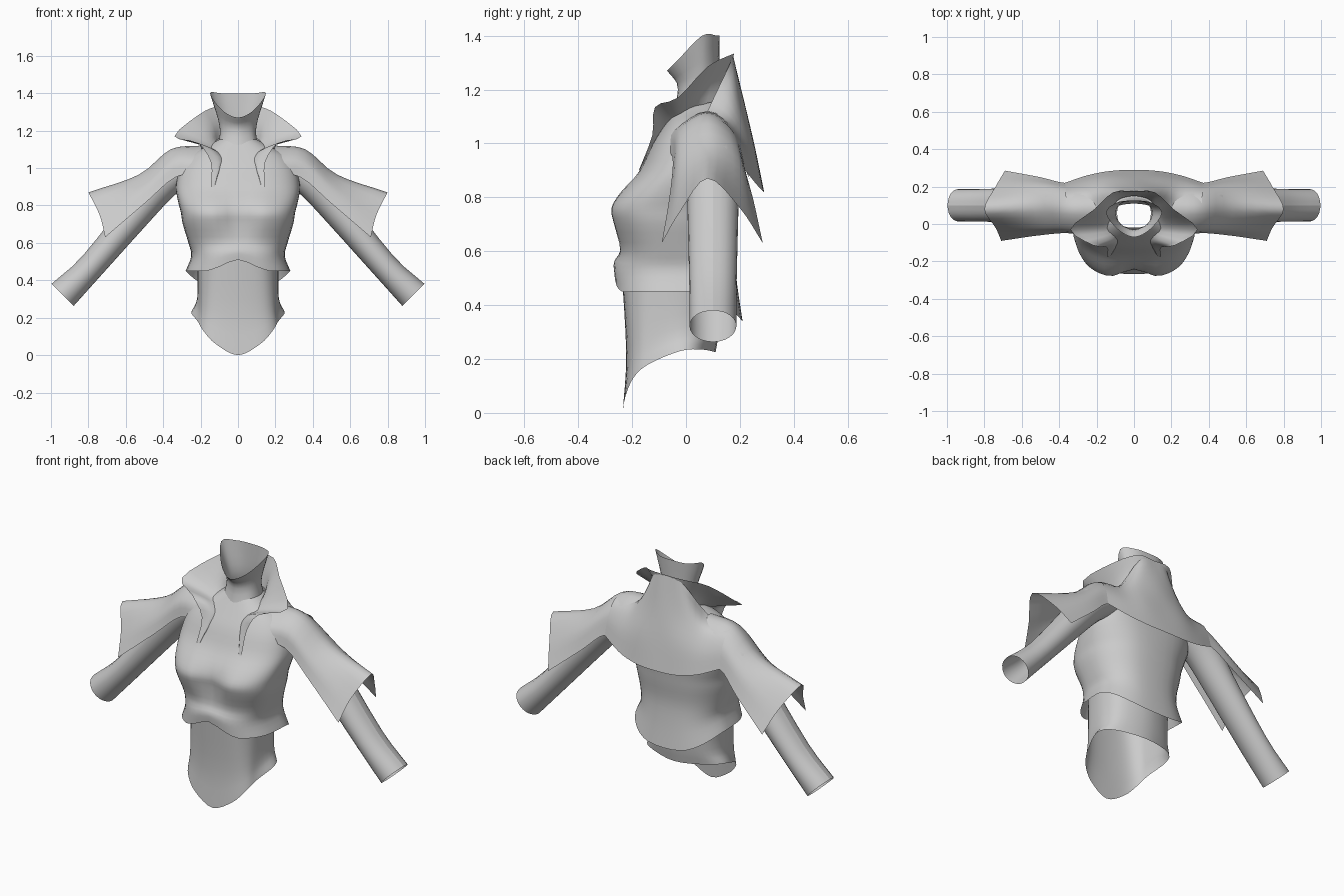
import bpy, math
from mathutils import Vector

cloth = bpy.data.materials.new("light_grey_cloth")
cloth.diffuse_color = (0.6, 0.6, 0.6, 1)


def smooth_line(pts, steps):
    """Catmull-Rom through pts; ends lying on the centre plane are mirrored."""
    p = [Vector(q) for q in pts]

    def ghost(end, nxt):
        if abs(end.x) < 1e-6 and abs(nxt.x) > 1e-6:
            return Vector((-nxt.x, nxt.y, nxt.z))
        return 2 * end - nxt
    p = [ghost(p[0], p[1])] + p + [ghost(p[-1], p[-2])]
    out = []
    for i in range(1, len(p) - 2):
        a, b, c, d = p[i - 1:i + 3]
        for k in range(steps):
            t = k / steps
            out.append(0.5 * (2 * b + (c - a) * t + (2 * a - 5 * b + 4 * c - d) * t * t
                              + (3 * b - a - 3 * c + d) * t ** 3))
    return out + [p[-2]]


def sheet(name, rows, su=4, sv=4, flip=False):
    """Smooth surface through rows of points, mirrored across x."""
    rows = [smooth_line(r, su) for r in rows]
    cols = [smooth_line(c, sv) for c in zip(*rows)]
    n = len(cols[0])
    verts = [v for c in cols for v in c]
    faces = []
    for i in range(len(cols) - 1):
        for j in range(n - 1):
            f = (i * n + j, (i + 1) * n + j, (i + 1) * n + j + 1, i * n + j + 1)
            faces.append(f[::-1] if flip else f)
    me = bpy.data.meshes.new(name)
    me.from_pydata(verts, [], faces)
    me.materials.append(cloth)
    ob = bpy.data.objects.new(name, me)
    bpy.context.collection.objects.link(ob)
    m = ob.modifiers.new("mirror", "MIRROR")
    m.merge_threshold = 0.0005
    me.polygons.foreach_set("use_smooth", [True] * len(me.polygons))
    return ob


# Bodice: height, half width, front y, side y, back y
bodice_rings = [
    (0.45, .28, -.265, .01, .21), (0.53, .25, -.268, .0, .19),
    (0.60, .265, -.25, -.02, .18), (0.70, .295, -.28, -.04, .19),
    (0.76, .305, -.29, -.04, .195), (0.82, .32, -.25, -.02, .2),
    (0.90, .332, -.175, .02, .2), (1.00, .31, -.125, .05, .195),
    (1.07, .26, -.08, .07, .175), (1.115, .17, -.05, .07, .16),
    (1.16, .09, -.02, .06, .14)]
rows = []
for z, w, yf, ys, yb in bodice_rings:
    row = []
    for k in range(13):
        a = -math.pi / 2 + math.pi * k / 12
        c, s = max(0, math.cos(a)), math.sin(a)
        x = w * c ** 0.75 if k not in (0, 12) else 0
        y = ys + (ys - yf) * s if s < 0 else ys + (yb - ys) * s
        if s < 0:
            y = ys - (ys - yf) * abs(s) ** 0.75
            # hollow between the two sides of the chest
            y += 0.05 * math.exp(-(x / .08) ** 2 - ((z - .74) / .1) ** 2)
        # hem rises at the front centre and drops to a point at the back
        lift = max(0, 1 - x / .16) * (.06 if s < 0 else 0)
        if s > 0:
            lift = -.11 * s ** 2
        row.append((x, y, z + lift * max(0, 1 - (z - .45) / .16)))
    rows.append(row)
sheet("bodice", rows, 2, 3)

# Waist piece with a pointed front hem
sheet("waist", [
    [(0, -.235, 0.0), (.12, -.225, .06), (.185, -.195, .13), (.215, -.14, .18),
     (.25, -.02, .23), (.19, .06, .235), (0, .11, .225)],
    [(0, -.222, .22), (.12, -.212, .24), (.18, -.18, .27), (.205, -.12, .29),
     (.215, 0, .32), (.16, .085, .32), (0, .125, .32)],
    [(0, -.24, .55), (.11, -.23, .55), (.17, -.19, .55), (.205, -.12, .55),
     (.215, 0, .55), (.16, .1, .55), (0, .15, .55)]])

# High neck, flared at the rim and dipping at the front
sheet("neck", [
    [(0, -.07, 1.03), (.09, -.03, 1.08), (.11, .05, 1.1), (.08, .13, 1.12), (0, .15, 1.12)],
    [(0, -.03, 1.2), (.07, 0, 1.21), (.098, .06, 1.22), (.07, .11, 1.23), (0, .125, 1.23)],
    [(0, -.07, 1.27), (.085, -.03, 1.31), (.15, .06, 1.4), (.09, .115, 1.4), (0, .125, 1.4)]])

# Arms: tubes from shoulder to wrist (x, z, radius in elevation, radius in depth)
rows = []
for x, z, r, ry in [(.29, 1.0, .09, .09), (.41, .925, .1, .1), (.536, .77, .085, .095),
                    (.78, .48, .072, .088), (.938, .322, .084, .087)]:
    row = []
    for k in range(13):
        a = 2 * math.pi * k / 12
        row.append((x + r * .71 * math.cos(a), .1 + ry * math.sin(a), z + r * .70 * math.cos(a)))
    rows.append(row)
sheet("arm", rows, 2, 3, flip=True)

# Open cape sleeves: front edge, front, ridge, back, back edge
sheet("cape_sleeve", [
    [(.20, -.09, .97), (.19, -.05, 1.05), (.2, .08, 1.12), (.22, .19, 1.04), (.25, .235, .87)],
    [(.337, -.05, .95), (.35, -.025, 1.04), (.36, .08, 1.1), (.36, .18, 1.03), (.37, .22, .9)],
    [(.5, -.06, .81), (.51, -.02, .905), (.53, .09, .965), (.52, .2, .905), (.5, .25, .79)],
    [(.71, -.09, .63), (.74, -.02, .75), (.8, .08, .87), (.74, .2, .76), (.69, .285, .63)]],
    flip=True)

# Back panel of the cape, from collar down to the curved hem
sheet("cape_back", [
    [(0, .29, .82), (.13, .283, .825), (.25, .26, .85), (.37, .22, .9)],
    [(0, .255, .99), (.13, .25, .99), (.25, .225, .98), (.365, .195, 1.0)],
    [(0, .215, 1.16), (.13, .2, 1.14), (.24, .165, 1.08), (.365, .15, 1.07)],
    [(0, .173, 1.33), (.1, .165, 1.3), (.2, .08, 1.12), (.36, .08, 1.1)]], flip=True)

# Standing collar with wide points running into the lapels
base = [(0, .15, 1.16), (.09, .125, 1.16), (.12, .05, 1.14), (.115, -.02, 1.1),
        (.1, -.06, 1.08), (.085, -.1, 1.03), (.13, -.172, .9)]
edge = [(0, .175, 1.33), (.11, .17, 1.33), (.21, .08, 1.285), (.34, -.03, 1.17),
        (.215, -.115, 1.135), (.145, -.125, 1.03), (.145, -.175, .9)]
mid = [tuple(.5 * (p + q) - (.012 if i == 0 and k else 0) for i, (p, q) in enumerate(zip(a, b)))
       for k, (a, b) in enumerate(zip(base, edge))]
sheet("collar", [base, mid, edge], 3, 3, flip=True)
